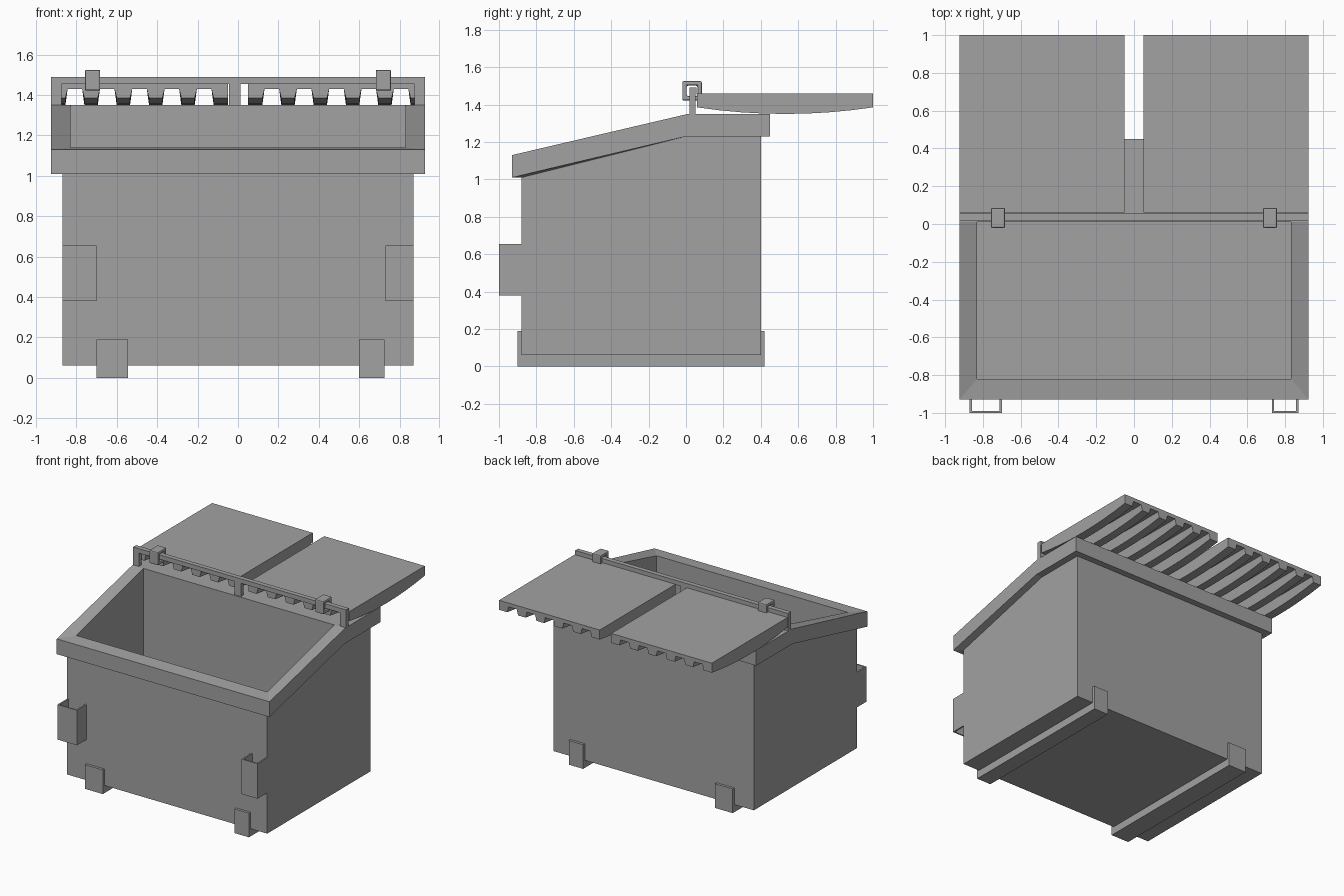
import bpy
import bmesh

if "Cube" in bpy.data.objects:
    bpy.data.objects.remove(bpy.data.objects["Cube"])

grey = bpy.data.materials.new("steel_grey")
grey.use_nodes = True
grey.diffuse_color = (0.36, 0.36, 0.36, 1)
grey.node_tree.nodes["Principled BSDF"].inputs["Base Color"].default_value = (0.36, 0.36, 0.36, 1)


def finish(name, bm):
    bmesh.ops.recalc_face_normals(bm, faces=bm.faces)
    mesh = bpy.data.meshes.new(name)
    bm.to_mesh(mesh)
    bm.free()
    mesh.materials.append(grey)
    obj = bpy.data.objects.new(name, mesh)
    bpy.context.scene.collection.objects.link(obj)
    return obj


def add_box(bm, x, y, z):
    """Box from three (low, high) ranges."""
    verts = bmesh.ops.create_cube(bm, size=1)["verts"]
    for v in verts:
        v.co = [r[0] if c < 0 else r[1] for c, r in zip(v.co, (x, y, z))]


def boxes(name, *ranges):
    bm = bmesh.new()
    for r in ranges:
        add_box(bm, *r)
    return finish(name, bm)


def bridge(bm, a, b):
    n = len(a)
    for i in range(n):
        j = (i + 1) % n
        bm.faces.new((a[i], a[j], b[j], b[i]))


# Container: stacked rings from the base up over the rim and down inside
def ring(bm, half, profile):
    left = [bm.verts.new((-half, y, z)) for y, z in profile]
    right = [bm.verts.new((half, y, z)) for y, z in reversed(profile)]
    return left + right


bm = bmesh.new()
outer = [
    ring(bm, 0.87, [(-0.88, 0.06), (0, 0.06), (0.4, 0.06)]),
    ring(bm, 0.87, [(-0.88, 1.01), (0, 1.23), (0.4, 1.23)]),
    ring(bm, 0.925, [(-0.93, 1.01), (0, 1.23), (0.45, 1.23)]),
    ring(bm, 0.925, [(-0.93, 1.13), (0.01, 1.35), (0.45, 1.35)]),
]
bm.faces.new(outer[0])
for low, high in zip(outer, outer[1:]):
    bridge(bm, low, high)
mouth = ring(bm, 0.83, [(-0.82, 1.14), (0.01, 1.35)])
floor = ring(bm, 0.83, [(-0.82, 0.1), (0.01, 0.1)])
fl, ml, bl, br, mr, fr = outer[-1]
bm.faces.new((fl, ml, mouth[1], mouth[0]))
bm.faces.new((fr, mr, mouth[2], mouth[3]))
bm.faces.new((fl, fr, mouth[3], mouth[0]))
bm.faces.new((ml, bl, br, mr, mouth[2], mouth[1]))
bridge(bm, mouth, floor)
bm.faces.new(floor)
finish("container", bm)

# Skid runners with upturned ends
for side, x in (("right", (-0.7, -0.545)), ("left", (0.6, 0.725))):
    boxes(side + "_skid",
          (x, (-0.88, 0.4), (0, 0.06)),
          (x, (-0.9, -0.88), (0, 0.19)),
          (x, (0.4, 0.42), (0, 0.19)))

# Fork pockets: open-ended sleeves on the front
for side, (x0, x1) in (("right", (-0.87, -0.7)), ("left", (0.73, 0.87))):
    z = (0.38, 0.655)
    boxes(side + "_fork_pocket",
          ((x0, x0 + 0.012), (-0.99, -0.88), z),
          ((x1 - 0.012, x1), (-0.99, -0.88), z),
          ((x0, x1), (-1, -0.99), z))

# Hinge rail on three posts
boxes("hinge_rail", ((-0.925, 0.925), (0.018, 0.055), (1.455, 1.49)))
for name, x in (("right", (-0.925, -0.875)), ("middle", (-0.045, 0.012)), ("left", (0.875, 0.925))):
    boxes(name + "_hinge_post", (x, (0.018, 0.052), (1.35, 1.456)))


# Hinge clips: square loops wrapped round the rail
def loop(bm, x, inset):
    y0, y1, z0, z1 = -0.02 + inset, 0.085 - inset, 1.422 + inset, 1.525 - inset
    return [bm.verts.new((x, y, z)) for y, z in ((y0, z0), (y1, z0), (y1, z1), (y0, z1))]


for side, x in (("right", -0.72), ("left", 0.72)):
    bm = bmesh.new()
    loops = [loop(bm, x + dx, inset) for dx, inset in
             ((-0.038, 0), (0.038, 0), (0.038, 0.024), (-0.038, 0.024))]
    for i in range(4):
        bridge(bm, loops[i], loops[(i + 1) % 4])
    clip = finish(side + "_hinge_clip", bm)
    bevel = clip.modifiers.new("soft_edges", "BEVEL")
    bevel.width = 0.008
    bevel.segments = 2

# Lids: corrugated cross-section swept back with a bowed underside
RIBS, PITCH = 6, 0.16
STEPS = 8


def lid_section(sign, depth):
    pts = [(0.05, 1.46)]
    for i in range(RIBS):
        c = 0.0875 + i * PITCH
        first, last = i == 0, i == RIBS - 1
        if not first:
            pts.append((c - 0.044, 1.43))
        pts.append((0.05 if first else c - 0.033, depth))
        pts.append((0.925 if last else c + 0.033, depth))
        if not last:
            pts.append((c + 0.044, 1.43))
    pts.append((0.925, 1.46))
    return [(sign * x, z) for x, z in pts]


for side, sign in (("right", -1), ("left", 1)):
    bm = bmesh.new()
    sections = []
    for i in range(STEPS + 1):
        t = i / STEPS
        depth = 1.35 + 0.035 * (2 * t - 1) ** 2
        sections.append([bm.verts.new((x, 0.06 + 0.94 * t, z)) for x, z in lid_section(sign, depth)])
    for a, b in zip(sections, sections[1:]):
        bridge(bm, a, b)
    bm.faces.new(sections[0])
    bm.faces.new(sections[-1])
    finish(side + "_lid", bm)
